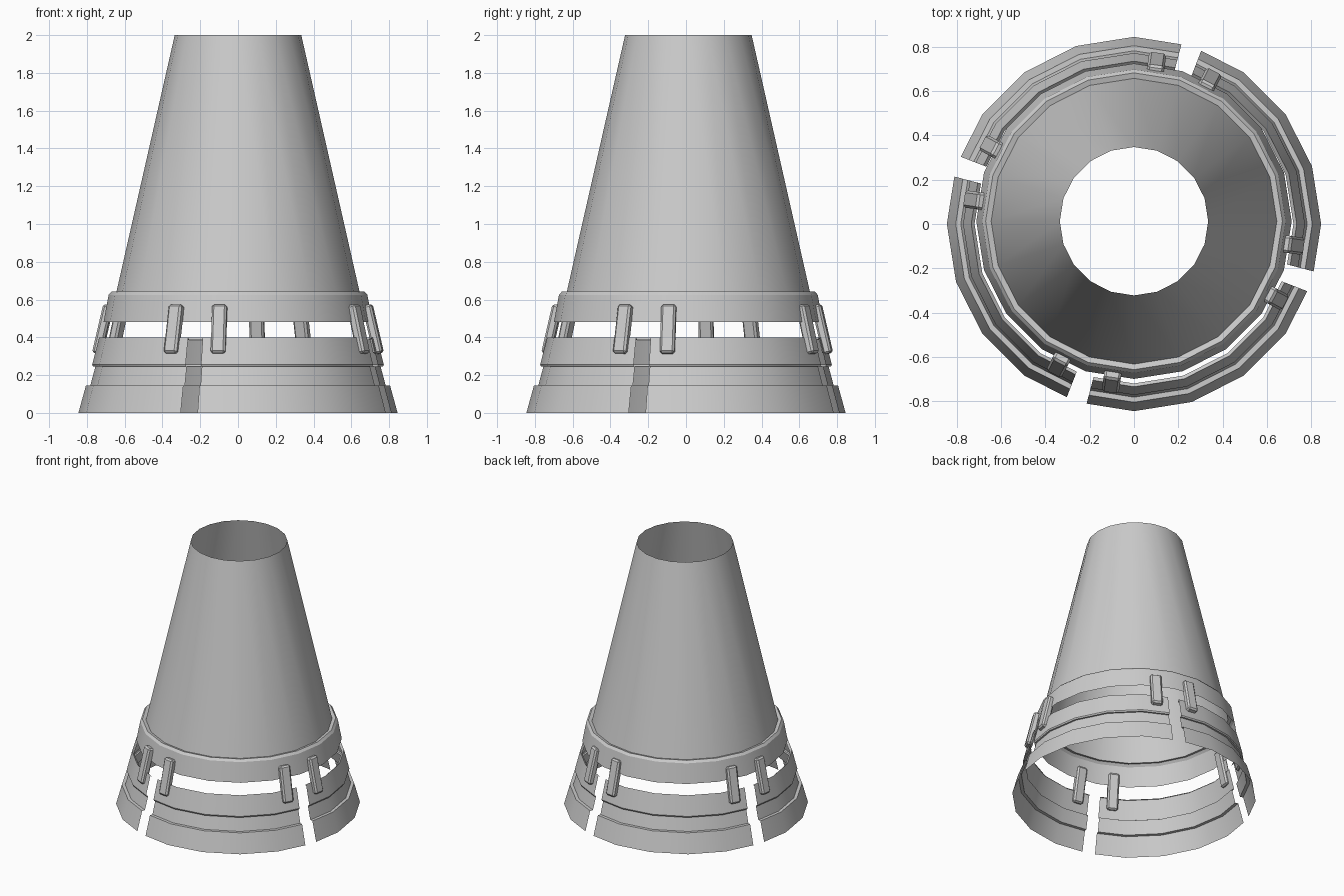
import bpy, bmesh
from math import sin, cos, pi, radians, atan
from mathutils import Matrix

if "Cube" in bpy.data.objects:
    bpy.data.objects.remove(bpy.data.objects["Cube"])

SIDES = 20
OFFSET_Y = 0.0125   # upper body sits slightly back


def finish(name, bm):
    me = bpy.data.meshes.new(name)
    bm.to_mesh(me)
    bm.free()
    ob = bpy.data.objects.new(name, me)
    bpy.context.collection.objects.link(ob)
    bpy.ops.object.select_all(action='DESELECT')
    ob.select_set(True)
    bpy.context.view_layer.objects.active = ob
    bpy.ops.object.shade_smooth_by_angle(angle=radians(28))
    return ob


def point(r, deg, z):
    """Point on the 20-sided outline of corner radius r."""
    a = radians(deg)
    step = 2 * pi / SIDES
    d = (a % step) - step / 2
    r = r * cos(step / 2) / cos(d)
    return (r * cos(a), r * sin(a), z)


def sweep(bm, profile, angles, closed=False):
    """Sweep an (r, z) profile, listed top to bottom, around z."""
    cols = [[bm.verts.new(point(r, a, z)) for r, z in profile] for a in angles]
    n = len(cols)
    for i in range(n if closed else n - 1):
        a, b = cols[i], cols[(i + 1) % n]
        for j in range(len(profile) - 1):
            bm.faces.new((a[j], a[j + 1], b[j + 1], b[j]))


# Open tapered nozzle with its stepped collar
bm = bmesh.new()
sweep(bm, [(0.335, 2.0), (0.645, 0.635), (0.67, 0.642), (0.685, 0.625), (0.712, 0.48)],
      [i * 18 for i in range(SIDES)], closed=True)
finish("nozzle_and_collar", bm).location.y = OFFSET_Y

# Stepped skirt split into four panels by narrow gaps
skirt = [(0.72, 0.385), (0.735, 0.4), (0.772, 0.255), (0.768, 0.245), (0.755, 0.245),
         (0.782, 0.145), (0.805, 0.145), (0.845, 0.0)]
bm = bmesh.new()
for k in range(4):
    gap = 72 + 90 * k
    sweep(bm, skirt, [gap + 3.2, gap + 18, gap + 36, gap + 54, gap + 72, gap + 86.8])
finish("skirt_panels", bm)

# Sloping bevelled struts, one either side of each gap
bm = bmesh.new()
tilt = Matrix.Rotation(-atan(0.235), 4, 'Y')
for k in range(4):
    for side in (-10, 10):
        spin = Matrix.Rotation(radians(72 + 90 * k + side), 4, 'Z')
        place = Matrix.Translation((0.722, 0, 0.4425))
        size = Matrix.Diagonal((0.05, 0.078, 0.265, 1))
        bmesh.ops.create_cube(bm, size=1, matrix=spin @ place @ tilt @ size)
bmesh.ops.bevel(bm, geom=bm.edges[:], offset=0.011, segments=1, affect='EDGES')
finish("struts", bm).location.y = OFFSET_Y / 2
